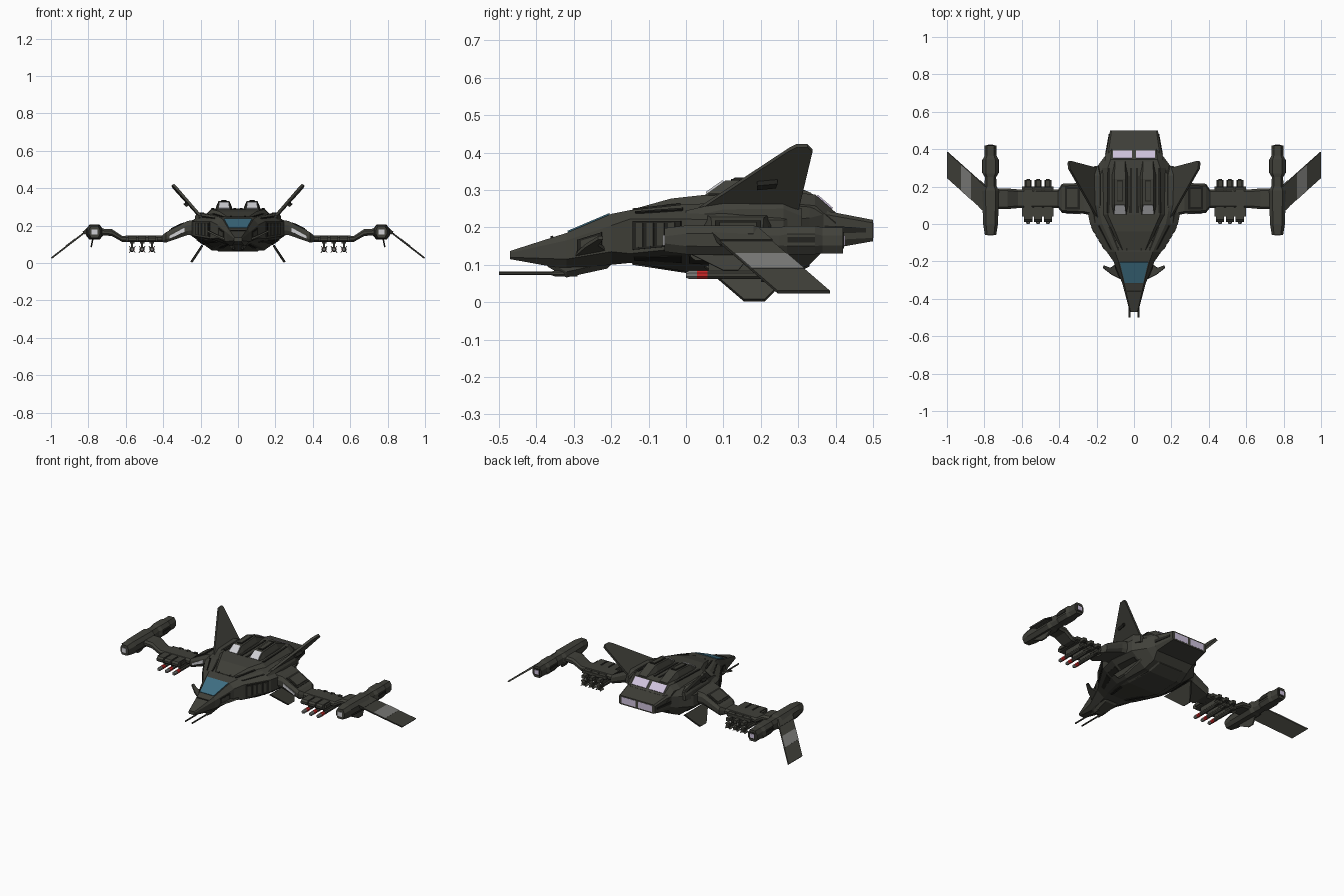
import bpy, bmesh, math
from mathutils import Vector

def material(name, r, g, b):
    m = bpy.data.materials.new(name)
    m.diffuse_color = (r, g, b, 1)
    return m

HULL = material("olive_grey_hull", .052, .052, .042)
DARK = material("dark_recess", .017, .017, .014)
BLUE = material("blue_canopy", .05, .16, .23)
LILAC = material("lilac_exhaust", .62, .54, .72)
PALE = material("pale_intake", .62, .62, .65)
GREY = material("grey_stripe", .2, .2, .19)
RED = material("red_band", .6, .02, .02)

def loft(name, rings, mat, sx=1):
    """Skin a list of equal rings of points and cap both ends."""
    bm = bmesh.new()
    vs = [[bm.verts.new((p[0] * sx, p[1], p[2])) for p in r] for r in rings]
    n = len(rings[0])
    for a, b in zip(vs, vs[1:]):
        for k in range(n):
            bm.faces.new((a[k], a[(k + 1) % n], b[(k + 1) % n], b[k]))
    bm.faces.new(vs[0])
    bm.faces.new(vs[-1][::-1])
    bmesh.ops.recalc_face_normals(bm, faces=bm.faces[:])
    me = bpy.data.meshes.new(name)
    bm.to_mesh(me)
    bm.free()
    me.materials.append(mat)
    ob = bpy.data.objects.new(name, me)
    bpy.context.collection.objects.link(ob)
    return ob

def blade(name, pts, mat, t=.008, sx=1, shift=0):
    """Flat polygon thickened both ways along its normal."""
    p = [Vector(q) for q in pts]
    n = (p[2] - p[0]).cross(p[-1] - p[1]).normalized()
    if n.z < 0:
        n = -n
    return loft(name, [[q + n * (shift + s * t / 2) for q in p] for s in (-1, 1)], mat, sx)

def both(fn, name, *args, **kw):
    for side, sx in (("left", 1), ("right", -1)):
        fn(side + "_" + name, *args, sx=sx, **kw)

def octo(y, wt, zt, wm, zu, zl, wb, zb, cx=0):
    h = [(wt, zt), (wm, zu), (wm, zl), (wb, zb)]
    return [(cx + x, y, z) for x, z in h] + [(cx - x, y, z) for x, z in h[::-1]]

def box(name, x0, x1, y0, y1, z0, z1, mat, sx=1):
    return loft(name, [[(x0, y, z0), (x1, y, z0), (x1, y, z1), (x0, y, z1)] for y in (y0, y1)], mat, sx)

# Fuselage, nose to tail
hull = [octo(*s) for s in (
    (-.47, .018, .137, .022, .132, .12, .018, .115),
    (-.32, .052, .185, .062, .165, .115, .035, .088),
    (-.20, .083, .236, .11, .205, .135, .06, .10),
    (-.15, .10, .246, .145, .222, .13, .075, .105),
    (0, .17, .262, .235, .222, .145, .13, .082),
    (.1, .19, .265, .255, .22, .15, .14, .068),
    (.26, .18, .265, .235, .22, .15, .135, .068),
    (.33, .155, .262, .18, .225, .155, .125, .10),
    (.37, .138, .245, .15, .235, .165, .135, .14),
    (.5, .12, .22, .128, .212, .172, .12, .163))]
loft("fuselage", hull, HULL)

def hull_panel(name, i, j, u0, u1, v0, v1, mat, sx=1, t=.008):
    """Plate lying on hull face j between stations i and i+1."""
    a, b = [Vector(p) for p in hull[i]], [Vector(p) for p in hull[i + 1]]
    k = (j + 1) % 8
    at = lambda u, v: a[j].lerp(a[k], v).lerp(b[j].lerp(b[k], v), u)
    blade(name, [at(u0, v0), at(u1, v0), at(u1, v1), at(u0, v1)], mat, t, sx)

hull_panel("canopy", 1, 7, .04, .97, .04, .96, BLUE)
both(hull_panel, "nose_side_recess", 1, 1, .25, .8, .15, .8, DARK)
both(hull_panel, "nose_side_panel", 1, 1, .35, .72, .25, .7, HULL, t=.011)
both(hull_panel, "intake_mouth", 3, 1, .06, .92, .06, .9, DARK)
for k in range(4):
    both(hull_panel, f"intake_slat_{k}", 3, 1, .13 + k * .19, .25 + k * .19, .12, .84, HULL, t=.014)
both(hull_panel, "shoulder_groove", 3, 0, .1, .95, .3, .42, DARK)
for v in (.08, .3):
    both(hull_panel, "front_deck_groove", 3, 7, .05, .9, v, v + .04, DARK)
hull_panel("nose_seam", 0, 7, .72, .77, .05, .95, DARK)
for i in (3, 4, 5):
    both(hull_panel, "belly_groove", i, 2, .08, .92, .3, .6, DARK)
    both(hull_panel, "belly_strip", i, 3, .05, .95, .12, .2, DARK)

# Chin housing and twin guns
loft("chin_housing", [octo(y, w, .13, w, .12, z + .015, w * .7, z) for y, w, z in
     ((-.37, .025, .095), (-.32, .04, .066), (-.21, .055, .09), (-.19, .055, .11))], HULL)
def tube(name, x, z, prof, mat, sx=1, n=8):
    return loft(name, [[(x + r * math.cos((k + .5) * math.tau / n), y,
                         z + r * math.sin((k + .5) * math.tau / n)) for k in range(n)] for y, r in prof], mat, sx)
both(tube, "nose_gun", .024, .077, [(-.5, .005), (-.36, .005), (-.35, .009), (-.29, .009)], HULL)

# Belly keel and raised back deck
loft("belly_keel", [octo(y, w, .13, w, .12, z + .015, w * .8, z) for y, w, z in
     ((-.15, .08, .107), (0, .12, .078), (.08, .13, .062), (.26, .12, .062), (.33, .1, .095))], HULL)
deck = [octo(y, w, z, w + .03, z - .03, .2, w, .19) for y, w, z in
        ((-.14, .06, .249), (-.04, .1, .277), (.05, .14, .287), (.3, .14, .292), (.345, .125, .288), (.4, .118, .24))]
loft("back_deck", deck, HULL)
# Twin engine humps with pale intakes, and exhausts
both(loft, "engine_hump", [octo(y, w - .013, z, w, z - .03, .25, w, .24, .075) for y, w, z in
     ((.045, .047, .283), (.105, .042, .325), (.24, .042, .332), (.335, .04, .292))], HULL)
both(blade, "hump_intake", [(.045, .055, .291), (.105, .055, .291), (.1, .1, .323), (.05, .1, .323)], PALE)
both(blade, "hump_groove", [(.058, .12, .327), (.092, .12, .327), (.092, .235, .333), (.058, .235, .333)], DARK, t=.005)
both(blade, "hump_plate", [(.063, .127, .328), (.087, .127, .328), (.087, .228, .333), (.063, .228, .333)], HULL, t=.009)
for x in (.012, .13):
    both(blade, "deck_trench", [(x, .06, .288), (x + .014, .06, .288), (x + .01, .3, .293), (x - .002, .3, .293)], DARK, t=.005)
both(blade, "upper_exhaust", [(.01, .35, .284), (.112, .35, .284), (.112, .39, .2495), (.01, .39, .2495)], LILAC)
both(box, "tail_exhaust", .01, .108, .494, .501, .172, .212, LILAC)
both(box, "tail_exhaust_frame", .004, .114, .492, .499, .167, .217, DARK)
both(blade, "tail_side_groove", [(.151, .37, .205), (.131, .48, .198), (.131, .48, .186), (.151, .37, .186)], DARK)

# Canted tail fins, belly fins and canards
both(blade, "tail_fin", [(.19, .02, .24), (.335, .275, .408), (.347, .295, .418), (.35, .325, .418),
     (.345, .338, .405), (.2, .30, .245)], HULL, t=.014)
both(loft, "tail_fin_root", [octo(y, w * .6, z, w, z - .02, .21, w, .2, .2) for y, w, z in
     ((0, .012, .245), (.1, .03, .268), (.26, .03, .27), (.31, .012, .25))], HULL)
both(blade, "fin_vent", [(.27, .19, .305), (.274, .24, .31), (.285, .245, .322), (.28, .19, .317)], DARK, t=.018)
both(blade, "belly_fin", [(.19, .05, .095), (.25, .155, .005), (.25, .21, .005), (.232, .235, .03), (.19, .29, .095)], HULL, t=.012)
both(blade, "canard", [(.07, -.295, .128), (.12, -.27, .15), (.165, -.235, .172), (.16, -.222, .172),
     (.125, -.235, .155), (.085, -.205, .135)], HULL, t=.01)

# Folded wing arm running outward to the wing pod
def wing_ring(x, y0, y1, z0, z1):
    c, m = (z1 - z0) * .3, .012
    return [(x, y0 + m, z0), (x, y1 - m, z0), (x, y1, z0 + c), (x, y1, z1 - c),
            (x, y1 - m, z1), (x, y0 + m, z1), (x, y0, z1 - c), (x, y0, z0 + c)]
both(loft, "wing_arm", [wing_ring(*s) for s in (
    (.2, .04, .235, .155, .237), (.27, .055, .22, .15, .225), (.385, .06, .215, .11, .165),
    (.405, .085, .185, .112, .148), (.62, .085, .185, .114, .146), (.675, .08, .19, .145, .182),
    (.75, .08, .19, .15, .185))], HULL)
slope = lambda x: .225 - (x - .27) * .522
for nm, m, mat, t in (("frame", 0, DARK, .006), ("cover", .012, HULL, .012)):
    both(blade, "wing_root_" + nm, [(x, y, slope(x)) for x, y in
         ((.288 + m, .078 + m), (.368 - m, .078 + m), (.368 - m, .2 - m), (.288 + m, .2 - m))], mat, t=t)
both(blade, "wing_root_intake", [(.285, .056, .168), (.365, .059, .131), (.365, .059, .146), (.285, .056, .19)], PALE)

# Weapon rack and missiles
both(box, "rack_plate", .43, .6, .04, .2, .119, .139, HULL)
for i, x in enumerate((.46, .513, .566)):
    both(loft, f"rack_shoe_{i}", [wing_ring(x + d, .012, .2, .112, .145) for d in (-.022, .022)], HULL)
    both(box, f"missile_hanger_{i}", x - .005, x + .005, .06, .2, .075, .12, HULL)
    both(tube, f"missile_body_{i}", x, .073, [(.055, .012), (.2, .012), (.21, .009), (.225, .014), (.24, .01)], HULL)
    both(tube, f"missile_band_{i}", x, .073, [(.03, .0125), (.058, .0125)], RED)
    both(tube, f"missile_tip_{i}", x, .073, [(0, .008), (.008, .012), (.03, .012)], GREY)
    for s in (-1, 1):
        both(blade, f"missile_fin_{i}", [(x - .017, .2, .073 - s * .017), (x + .017, .2, .073 + s * .017),
             (x + .017, .235, .073 + s * .017), (x - .017, .235, .073 - s * .017)], HULL, t=.004)
    both(box, f"rack_tail_{i}", x - .012, x + .012, .2, .235, .105, .125, HULL)

# Wing pod
both(loft, "wing_pod", [octo(y, w * .6, zt, w, zt - .022, zb + .022, w * .6, zb, .767) for y, w, zt, zb in (
    (-.058, .03, .198, .135), (.0, .04, .205, .128), (.18, .045, .205, .125), (.2, .033, .2, .13),
    (.25, .03, .2, .13), (.27, .042, .204, .128), (.345, .042, .204, .128), (.365, .032, .2, .13),
    (.42, .032, .2, .13))], HULL)
both(box, "pod_front_lens", .752, .782, -.062, -.055, .152, .18, PALE)
both(box, "pod_rear_frame", .745, .789, .414, .422, .143, .187, DARK)
both(box, "pod_rear_exhaust", .753, .781, .417, .425, .152, .178, LILAC)
for x in (.725, .809):
    both(box, "pod_side_slot", x - .003, x + .003, .272, .345, .16, .174, DARK)
both(blade, "pod_keel_fin", [(.775, .0, .135), (.785, .1, .085), (.785, .14, .085), (.775, .18, .135)], HULL)

# Drooping outer wing with a painted stripe on its upper side
def outer(x, f):
    k = (x - .79) / .207
    y0, y1 = .06 + k * .185, .2 + k * .185
    return (x, y0 + f * (y1 - y0), .187 - k * .16)
def strip(x0, x1):
    return [outer(x0, 0), outer(x1, 0), outer(x1, 1), outer(x0, 1)]
both(blade, "outer_wing", strip(.79, .997), HULL, t=.009)
both(blade, "outer_wing_stripe", strip(.868, .92), GREY, t=.003, shift=.005)
both(blade, "outer_wing_root", strip(.78, .825), HULL, t=.02)
